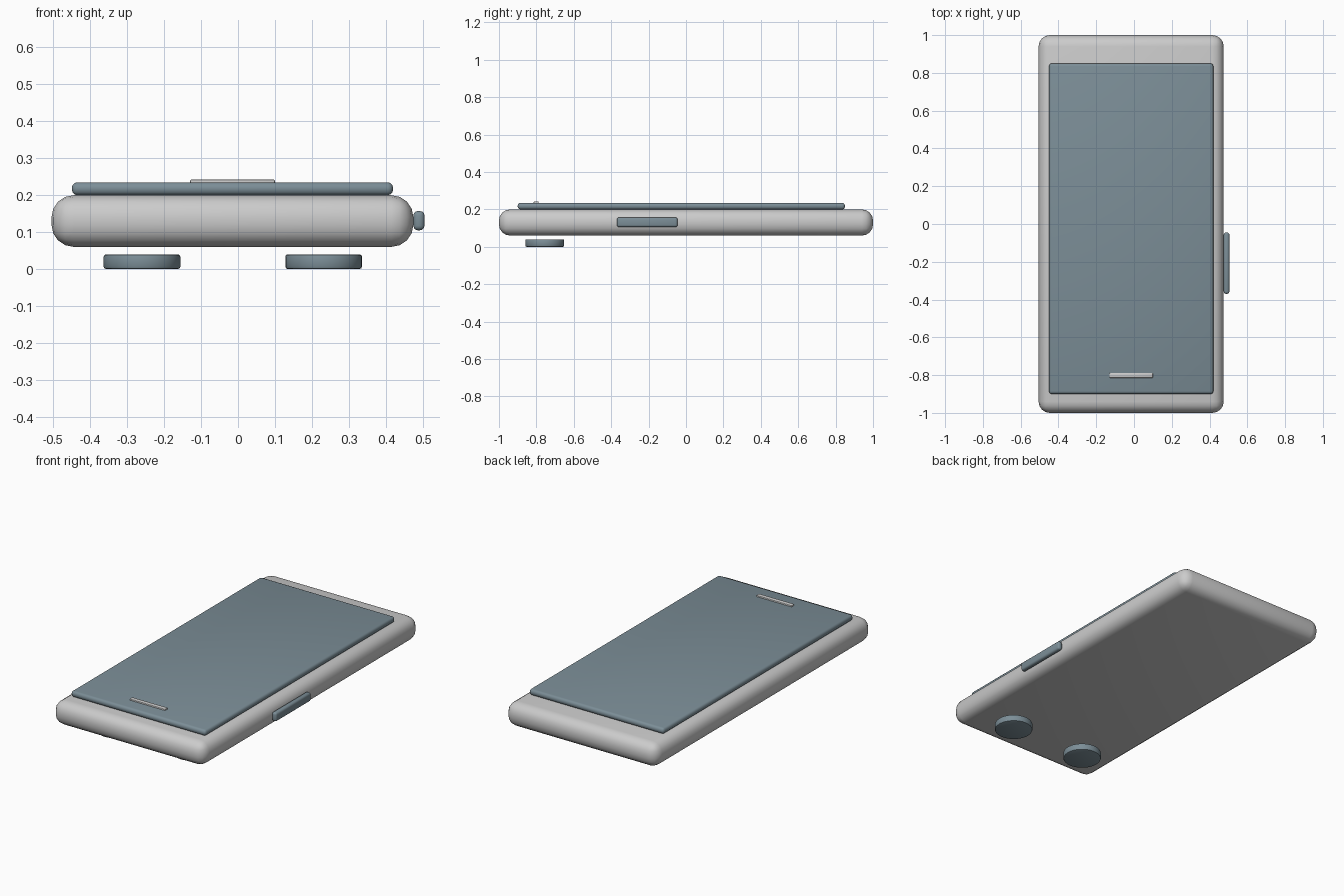
import bpy
import math

if "Cube" in bpy.data.objects:
    bpy.data.objects.remove(bpy.data.objects["Cube"])

dark = bpy.data.materials.new("slate")
dark.diffuse_color = (0.20, 0.27, 0.31, 1)
dark.use_nodes = True
dark.node_tree.nodes["Principled BSDF"].inputs["Base Color"].default_value = dark.diffuse_color


def finish(ob, name, bevel, segments, mat):
    """Name the part, round its edges and shade it smooth."""
    ob.name = name
    bpy.ops.object.transform_apply(location=False, rotation=False, scale=True)
    mod = ob.modifiers.new("rounding", "BEVEL")
    mod.width = bevel
    mod.segments = segments
    mod.limit_method = "ANGLE"
    mod.angle_limit = math.radians(40)
    bpy.ops.object.modifier_apply(modifier=mod.name)
    bpy.ops.object.shade_smooth_by_angle(angle=math.radians(40))
    if mat:
        ob.data.materials.append(mat)


def box(name, x, y, z, bevel, segments, mat=None):
    """Rounded box given by its (min, max) range on each axis."""
    centre = [(a + b) / 2 for a, b in (x, y, z)]
    bpy.ops.mesh.primitive_cube_add(size=1, location=centre)
    ob = bpy.context.object
    ob.scale = [b - a for a, b in (x, y, z)]
    finish(ob, name, bevel, segments, mat)


# Main slab with soft edges
box("body", (-0.505, 0.475), (-1, 1), (0.06, 0.20), 0.06, 4)

# Raised screen, earpiece slot and side key
box("screen", (-0.45, 0.42), (-0.90, 0.85), (0.20, 0.235), 0.015, 3, dark)
box("speaker_slot", (-0.13, 0.10), (-0.815, -0.788), (0.229, 0.243), 0.005, 2)
box("side_button", (0.475, 0.505), (-0.37, -0.045), (0.105, 0.157), 0.012, 3, dark)

# Two round lenses under the back
for side, x in (("left", -0.26), ("right", 0.232)):
    bpy.ops.mesh.primitive_cylinder_add(
        vertices=32, radius=0.104, depth=0.04, location=(x, -0.755, 0.02))
    finish(bpy.context.object, "lens_" + side, 0.007, 2, dark)
